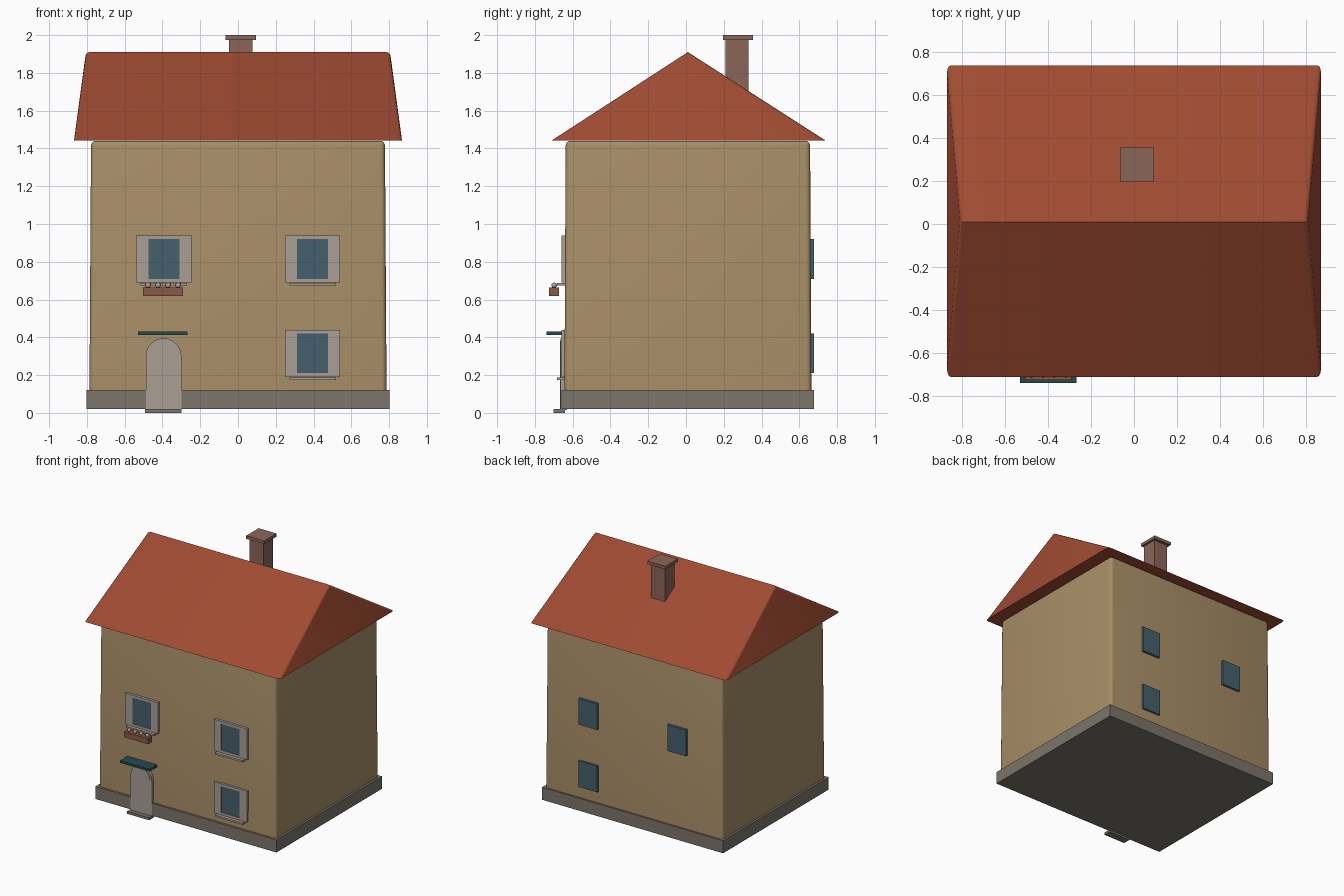
import bpy, bmesh, math

if "Cube" in bpy.data.objects:
    bpy.data.objects.remove(bpy.data.objects["Cube"])

COLOURS = {
    "plaster": (0.39, 0.27, 0.135), "roof_red": (0.35, 0.07, 0.032),
    "stone": (0.20, 0.18, 0.145), "glass": (0.06, 0.115, 0.15),
    "white": (0.40, 0.35, 0.30), "clay": (0.26, 0.10, 0.065),
    "brick": (0.26, 0.13, 0.10), "teal": (0.017, 0.07, 0.08),
}
MATS = {}
for key, rgb in COLOURS.items():
    MATS[key] = bpy.data.materials.new(key)
    MATS[key].diffuse_color = (*rgb, 1)


def finish(name, bm, mat, smooth=True):
    bmesh.ops.recalc_face_normals(bm, faces=bm.faces)
    mesh = bpy.data.meshes.new(name)
    bm.to_mesh(mesh)
    bm.free()
    ob = bpy.data.objects.new(name, mesh)
    bpy.context.collection.objects.link(ob)
    mesh.materials.append(MATS[mat])
    if smooth:
        bpy.ops.object.select_all(action='DESELECT')
        ob.select_set(True)
        bpy.context.view_layer.objects.active = ob
        bpy.ops.object.shade_smooth_by_angle(angle=math.radians(35))
    return ob


def box(name, x, y, z, mat):
    """Box from (min, max) pairs."""
    bm = bmesh.new()
    bmesh.ops.create_cube(bm, size=1)
    for v in bm.verts:
        v.co = [r[0] + (c + 0.5) * (r[1] - r[0]) for c, r in zip(v.co, (x, y, z))]
    return finish(name, bm, mat, False)


def prism(name, profile, y0, y1, mat):
    """Extrude an x-z outline along y."""
    bm = bmesh.new()
    face = bm.faces.new([bm.verts.new((x, y0, z)) for x, z in profile])
    new = bmesh.ops.extrude_face_region(bm, geom=[face])["geom"]
    for v in new:
        if isinstance(v, bmesh.types.BMVert):
            v.co.y = y1
    return finish(name, bm, mat)


# Walls: slightly tapered block with rounded corners and top edge
bm = bmesh.new()
bmesh.ops.create_cube(bm, size=2)
for v in bm.verts:
    top = v.co.z > 0
    v.co.x *= 0.778 if top else 0.787
    v.co.y = v.co.y * (0.647 if top else 0.654) + 0.01
    v.co.z = 1.44 if top else 0.025
edges = [e for e in bm.edges if max(v.co.z for v in e.verts) > 1]
bmesh.ops.bevel(bm, geom=edges, offset=0.025, segments=4, profile=0.5, affect='EDGES')
finish("walls", bm, "plaster")

# Plinth
box("plinth", (-0.803, 0.803), (-0.66, 0.677), (0.02, 0.12), "stone")

# Roof: gable solid with leaning ends and rounded gable edges
bm = bmesh.new()
base = [bm.verts.new((x, y, 1.443)) for x, y in
        ((-0.868, -0.71), (0.868, -0.71), (0.868, 0.737), (-0.868, 0.737))]
left, right = bm.verts.new((-0.805, 0.01, 1.91)), bm.verts.new((0.805, 0.01, 1.91))
a, b, c, d = base
slopes = [(a, left), (d, left), (b, right), (c, right)]
for f in ((d, c, b, a), (a, b, right, left), (c, d, left, right), (b, c, right), (d, a, left)):
    bm.faces.new(f)
bmesh.ops.bevel(bm, geom=[bm.edges.get(s) for s in slopes], offset=0.018,
                segments=3, profile=0.5, affect='EDGES')
finish("roof", bm, "roof_red")

# Chimney
box("chimney_shaft", (-0.047, 0.078), (0.21, 0.332), (1.65, 1.98), "brick")
box("chimney_cap", (-0.065, 0.094), (0.197, 0.355), (1.975, 2.0), "brick")

# Windows: front ones have shutters, frame and sill, back ones only the pane
for label, cx, z in (("upper_left", -0.393, 0.71), ("upper_right", 0.395, 0.71),
                     ("lower_right", 0.395, 0.21)):
    pane = (cx - 0.082, cx + 0.082)
    box(f"{label}_pane", pane, (-0.655, -0.63), (z, z + 0.21), "glass")
    box(f"{label}_back_pane", pane, (0.64, 0.678), (z, z + 0.21), "glass")
    for side, s in (("left", -1), ("right", 1)):
        box(f"{label}_shutter_{side}", sorted((cx + s * 0.082, cx + s * 0.146)),
            (-0.66, -0.63), (z - 0.02, z + 0.23), "white")
    for part, h in (("top", z + 0.21), ("bottom", z - 0.02)):
        box(f"{label}_frame_{part}", pane, (-0.66, -0.63), (h, h + 0.02), "white")
    box(f"{label}_sill", (cx - 0.123, cx + 0.123), (-0.682, -0.63), (z - 0.036, z - 0.022), "white")

# Planter with small round plants
box("planter", (-0.503, -0.29), (-0.725, -0.672), (0.62, 0.664), "clay")
for i in range(4):
    bm = bmesh.new()
    bmesh.ops.create_icosphere(bm, subdivisions=2, radius=0.015)
    bmesh.ops.translate(bm, vec=(-0.476 + i * 0.053, -0.698, 0.675), verts=bm.verts)
    finish(f"plant_{i + 1}", bm, "white")


def arch(half, bottom, top, n=16):
    pts = [(-0.394 - half, bottom), (-0.394 + half, bottom)]
    return pts + [(-0.394 + half * math.cos(math.pi * i / n),
                   top - half + half * math.sin(math.pi * i / n)) for i in range(n + 1)]


# Arched door, its surround, canopy and step
prism("door_surround", arch(0.094, 0.015, 0.395), -0.664, -0.63, "white")
prism("door", arch(0.08, 0.015, 0.38), -0.668, -0.64, "white")
box("canopy", (-0.53, -0.267), (-0.738, -0.64), (0.412, 0.43), "teal")
box("door_step", (-0.492, -0.298), (-0.702, -0.64), (0.0, 0.02), "stone")

for m in bpy.data.materials:
    if m.users and not m.is_grease_pencil:
        m.use_nodes = True
        m.node_tree.nodes["Principled BSDF"].inputs["Base Color"].default_value = m.diffuse_color
